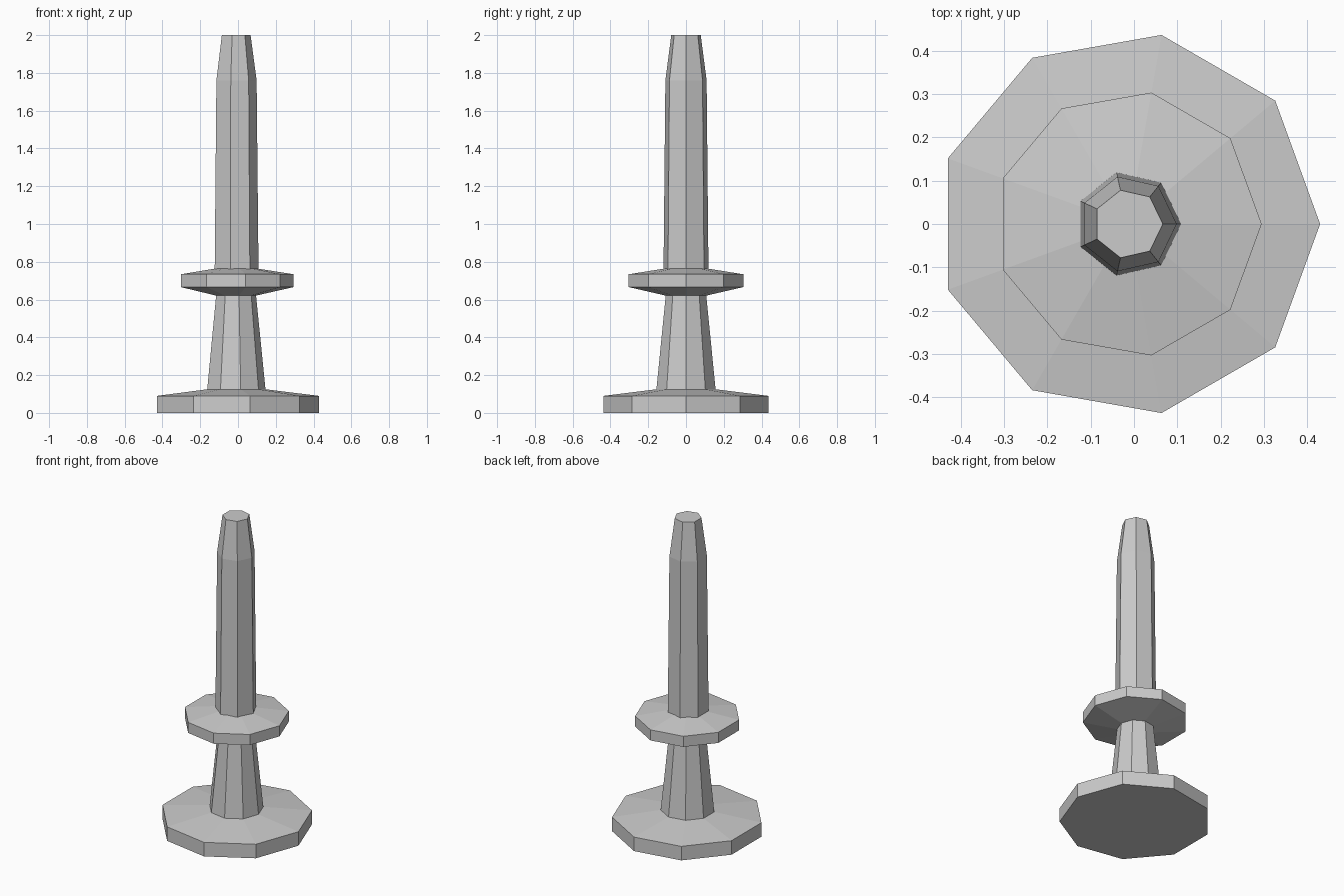
import bpy, bmesh
from math import cos, sin, tau

if "Cube" in bpy.data.objects:
    bpy.data.objects.remove(bpy.data.objects["Cube"])

CENTER_X = -0.0134  # odd-sided rings, so the axis sits slightly left of the box centre


def lathe(name, sides, profile):
    """Flat-shaded solid of revolution from (radius, z) pairs, capped at both ends."""
    bm = bmesh.new()
    rings = [[bm.verts.new((CENTER_X + r * cos(tau * i / sides), r * sin(tau * i / sides), z))
              for i in range(sides)] for r, z in profile]
    for low, high in zip(rings, rings[1:]):
        for i in range(sides):
            j = (i + 1) % sides
            bm.faces.new((low[i], low[j], high[j], high[i]))
    bm.faces.new(rings[0][::-1])
    bm.faces.new(rings[-1])
    mesh = bpy.data.meshes.new(name)
    bm.to_mesh(mesh)
    bm.free()
    obj = bpy.data.objects.new(name, mesh)
    bpy.context.collection.objects.link(obj)
    return obj


# Holder: foot, tapered stem and drip tray in one turned piece
lathe("candle_holder", 9, [
    (0.443, 0.0), (0.443, 0.09), (0.159, 0.125),
    (0.109, 0.621), (0.308, 0.666), (0.308, 0.734), (0.11, 0.765),
])

# Candle: seven-sided with a narrowed top
lathe("candle", 7, [(0.122, 0.76), (0.112, 1.76), (0.08, 2.0)])
